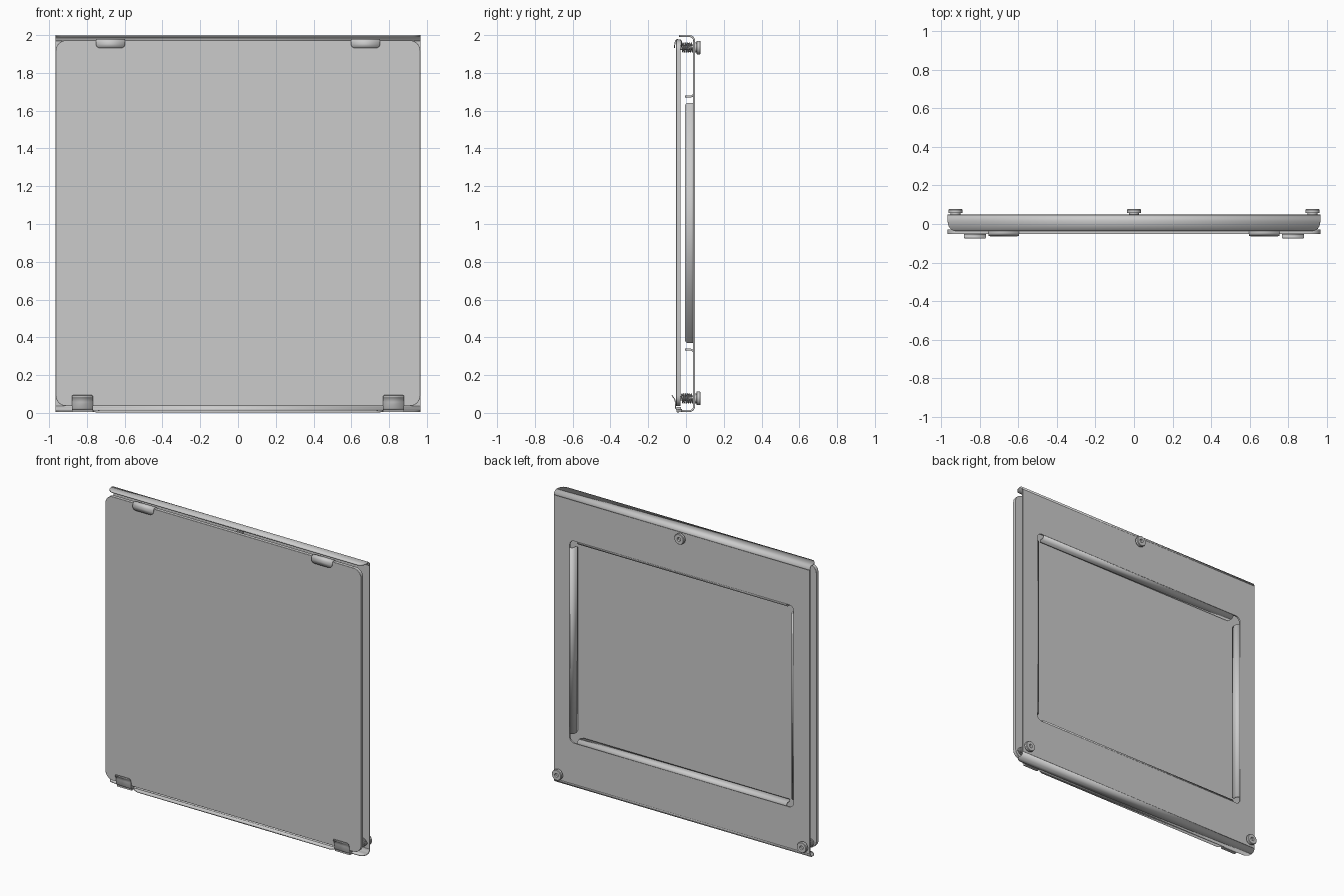
import bpy, bmesh
from math import sin, cos, pi

if "Cube" in bpy.data.objects:
    bpy.data.objects.remove(bpy.data.objects["Cube"])

W = 0.965          # half width of the panel
T = 0.010          # sheet thickness


def finish(name, bm, angle=0.6):
    bmesh.ops.recalc_face_normals(bm, faces=bm.faces[:])
    me = bpy.data.meshes.new(name)
    bm.to_mesh(me)
    bm.free()
    ob = bpy.data.objects.new(name, me)
    bpy.context.collection.objects.link(ob)
    bpy.ops.object.select_all(action='DESELECT')
    ob.select_set(True)
    bpy.context.view_layer.objects.active = ob
    bpy.ops.object.shade_smooth_by_angle(angle=angle)
    return ob


def rounded_rect(hw, z0, z1, r, n=8):
    pts = []
    for cx, cz, a in ((hw - r, z1 - r, 0), (-hw + r, z1 - r, pi / 2),
                      (-hw + r, z0 + r, pi), (hw - r, z0 + r, 1.5 * pi)):
        pts += [(cx + r * cos(a + i / n * pi / 2), cz + r * sin(a + i / n * pi / 2))
                for i in range(n + 1)]
    return pts


def slab(name, loops, y0, y1):
    """Flat plate in the xz plane; further loops are openings."""
    bm = bmesh.new()
    edges = []
    for loop in loops:
        vs = [bm.verts.new((x, y0, z)) for x, z in loop]
        edges += [bm.edges.new((vs[i - 1], vs[i])) for i in range(len(vs))]
    bmesh.ops.triangle_fill(bm, use_beauty=True, edges=edges)
    ext = bmesh.ops.extrude_face_region(bm, geom=bm.faces[:])
    for v in ext['geom']:
        if isinstance(v, bmesh.types.BMVert):
            v.co.y = y1
    return finish(name, bm)


def strip(name, path, x=0.0, thick=T):
    """Bent sheet strip: path points are (y, z, half width)."""
    bm = bmesh.new()
    rows = [[bm.verts.new((x + s * w, y, z)) for s in (-1, 1)] for y, z, w in path]
    for a, b in zip(rows, rows[1:]):
        bm.faces.new((a[0], a[1], b[1], b[0]))
    ob = finish(name, bm)
    m = ob.modifiers.new("thickness", 'SOLIDIFY')
    m.thickness, m.offset = thick, 0
    return ob


def arc(cy, cz, r, a0, a1, w, n=7):
    return [(cy + r * cos(a0 + (a1 - a0) * i / n), cz + r * sin(a0 + (a1 - a0) * i / n), w)
            for i in range(n + 1)]


def round_end(y, z, w, dy, dz, dw, n=6):
    """Rounded corners at the end of a strip."""
    return [(y + dy * sin(i / n * pi / 2), z + dz * sin(i / n * pi / 2),
             w - dw * (1 - cos(i / n * pi / 2))) for i in range(n + 1)]


def lathe(name, prof, x, z, n=24):
    """Turn (radius, y) points around an axis parallel to y."""
    bm = bmesh.new()
    rings = [[bm.verts.new((x + r * cos(2 * pi * k / n), y, z + r * sin(2 * pi * k / n)))
              for k in range(n)] for r, y in prof]
    for a, b in zip(rings, rings[1:]):
        for k in range(n):
            bm.faces.new((a[k - 1], a[k], b[k], b[k - 1]))
    bm.faces.new(rings[0])
    bm.faces.new(rings[-1])
    return finish(name, bm)


# front panel
panel = slab("front_panel", [rounded_rect(W, 0.037, 1.972, 0.055)], -0.052, -0.028)
bev = panel.modifiers.new("soft_edge", 'BEVEL')
bev.width, bev.segments, bev.limit_method = 0.004, 2, 'ANGLE'

# back plate with window opening
outer = [(-W, 0.035), (W, 0.035), (W, 1.97), (-W, 1.97)]
slab("back_plate", [outer, rounded_rect(0.845, 0.315, 1.695, 0.035)], 0.038, 0.048)

# top and bottom folded flanges
strip("top_flange", arc(0.018, 1.97, 0.025, 0, pi / 2, W)
      + round_end(0.012, 1.995, W, -0.049, 0, 0.04))
strip("bottom_flange", arc(0.018, 0.035, 0.025, 0, -pi / 2, W)
      + round_end(0.008, 0.010, W, -0.034, 0, 0.04))
strip("bottom_lip", [(-0.022, 0.010, 0.77), (-0.036, 0.009, 0.76), (-0.048, 0.006, 0.73)])

# four flanges folded inward around the window
for k in range(4):
    d, w = ((0.67, 0.79), (0.825, 0.635))[k % 2]
    path = arc(0.023, d + 0.02, 0.02, 0, -pi / 2, w)
    path += round_end(0.010, d, w, -0.015, 0, 0.015)
    fl = strip("window_flange", path)
    fl.location.z = 1.005
    fl.rotation_euler.y = k * pi / 2

# retaining clips, mirrored left and right
for s in (-1, 1):
    top = [(-0.024, 1.935, 0.078), (-0.024, 1.968, 0.078), (-0.030, 1.975, 0.078),
           (-0.048, 1.976, 0.078), (-0.056, 1.970, 0.078), (-0.058, 1.960, 0.078)]
    top += round_end(-0.059, 1.953, 0.078, -0.003, -0.022, 0.028)
    strip("top_clip", top, s * 0.675, 0.005)
    low = [(-0.020, 0.018, 0.056), (-0.050, 0.018, 0.056), (-0.056, 0.025, 0.056),
           (-0.056, 0.058, 0.056), (-0.060, 0.072, 0.056), (-0.067, 0.083, 0.056)]
    low += round_end(-0.068, 0.084, 0.056, -0.006, 0.009, 0.010, 4)
    strip("bottom_clip", low, s * 0.824, 0.005)
    foot = [(s * 0.824 + a, b) for a, b in
            ((-0.056, 0.004), (0.056, 0.004), (0.056, 0.030), (-0.056, 0.030))]
    slab("clip_foot", [foot], -0.050, -0.027)

# adjusting screws with compression springs
for x, z in ((0, 1.934), (-0.925, 0.077), (0.925, 0.077)):
    lathe("screw", [(0.012, -0.030), (0.012, 0.046), (0.026, 0.047), (0.026, 0.056),
                    (0.034, 0.056), (0.036, 0.058), (0.036, 0.073), (0.033, 0.077),
                    (0.013, 0.077), (0.011, 0.066)], x, z)
    cu = bpy.data.curves.new("spring", 'CURVE')
    cu.dimensions = '3D'
    cu.bevel_depth, cu.bevel_resolution, cu.use_fill_caps = 0.0035, 1, True
    sp = cu.splines.new('POLY')
    turns, n = 6, 6 * 20
    sp.points.add(n)
    for i, p in enumerate(sp.points):
        a = 2 * pi * turns * i / n
        p.co = (x + 0.024 * cos(a), -0.024 + 0.060 * i / n, z + 0.024 * sin(a), 1)
    bpy.context.collection.objects.link(bpy.data.objects.new("spring", cu))
